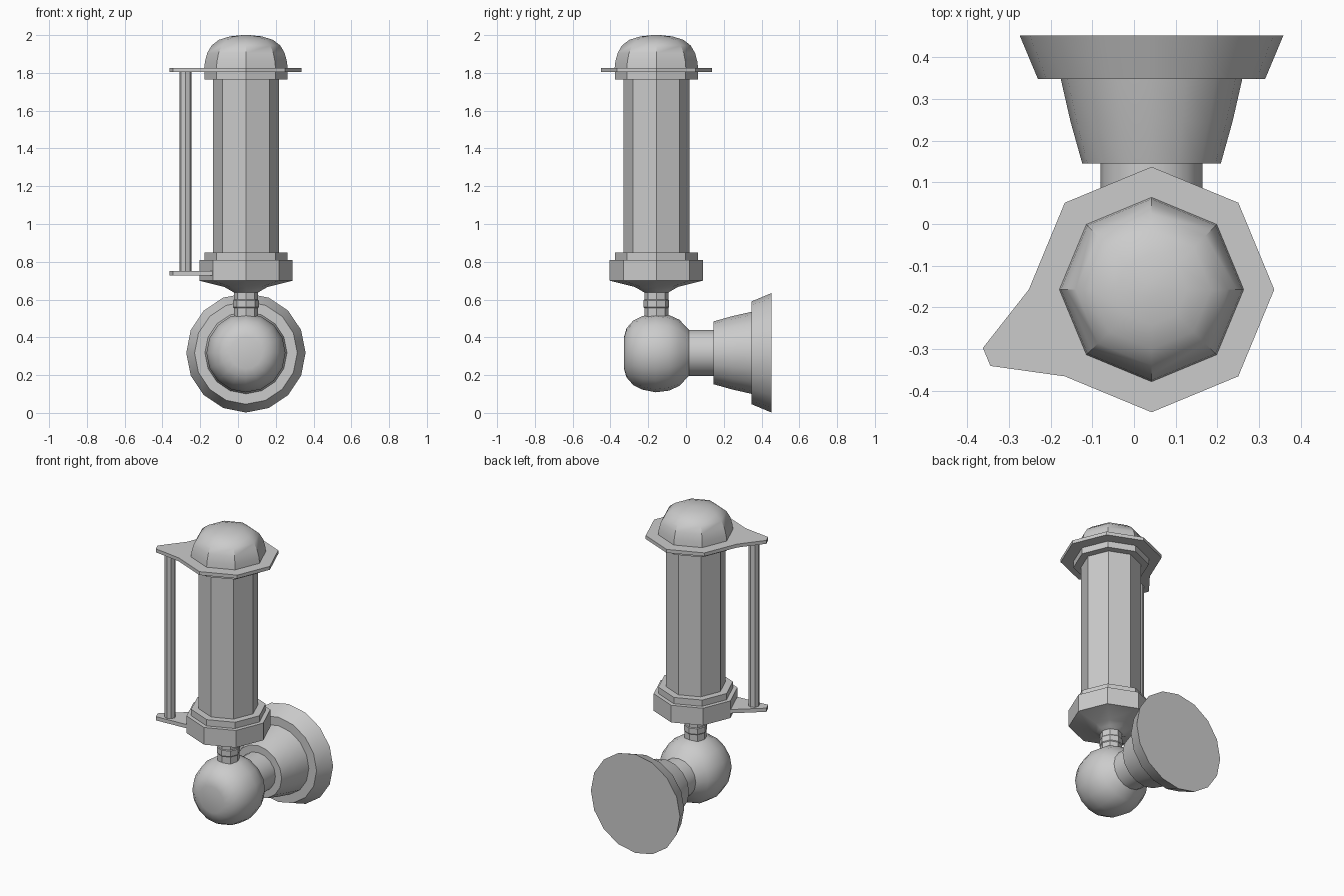
import bpy, bmesh
from math import sin, cos, pi, radians

if "Cube" in bpy.data.objects:
    bpy.data.objects.remove(bpy.data.objects["Cube"])

CX, CY, BZ = 0.042, -0.157, 0.318   # column axis and mount axis height


def finish(name, bm):
    bmesh.ops.remove_doubles(bm, verts=bm.verts, dist=1e-5)
    bmesh.ops.recalc_face_normals(bm, faces=bm.faces)
    me = bpy.data.meshes.new(name)
    bm.to_mesh(me)
    bm.free()
    ob = bpy.data.objects.new(name, me)
    bpy.context.collection.objects.link(ob)
    bpy.ops.object.select_all(action='DESELECT')
    ob.select_set(True)
    bpy.context.view_layer.objects.active = ob
    bpy.ops.object.shade_smooth_by_angle(angle=radians(32))
    return ob


def lathe(name, profile, sides, place):
    """Revolve (radius, distance) points; place maps (u, v, distance) to xyz."""
    bm = bmesh.new()
    rings = [[bm.verts.new(place(r * cos(2 * pi * i / sides), r * sin(2 * pi * i / sides), h))
              for i in range(sides)] for r, h in profile if r > 0]
    for a, b in zip(rings, rings[1:]):
        for i in range(sides):
            j = (i + 1) % sides
            bm.faces.new((a[i], a[j], b[j], b[i]))
    bm.faces.new(rings[0])
    bm.faces.new(rings[-1])
    return finish(name, bm)


def upright(name, profile, x=CX, y=CY):
    return lathe(name, profile, 8, lambda u, v, h: (x + u, y + v, h))


def along_y(name, profile):
    return lathe(name, profile, 16, lambda u, v, h: (CX + u, h, BZ + v))


def plate(name, outline, z0, z1):
    bm = bmesh.new()
    f = bm.faces.new([bm.verts.new((x, y, z0)) for x, y in outline])
    ext = bmesh.ops.extrude_face_region(bm, geom=[f], use_keep_orig=True)
    for v in ext['geom']:
        if isinstance(v, bmesh.types.BMVert):
            v.co.z = z1
    return finish(name, bm)


def octagon(r):
    return [(CX + r * cos(i * pi / 4), CY + r * sin(i * pi / 4)) for i in range(8)]


# Octagonal lamp body
upright("dome_cap", [(0.221, 1.825), (0.217, 1.86), (0.205, 1.905), (0.182, 1.945),
                     (0.143, 1.975), (0.085, 1.993), (0.02, 2.0)])
upright("upper_collar", [(0.22, 1.765), (0.22, 1.806)])
upright("column", [(0.175, 0.84), (0.175, 1.77)])
upright("lower_collar", [(0.22, 0.805), (0.22, 0.85)])
upright("lamp_base", [(0.06, 0.635), (0.085, 0.65), (0.115, 0.667), (0.247, 0.70), (0.247, 0.81)])
upright("neck", [(0.064, 0.49), (0.064, 0.555), (0.068, 0.56), (0.068, 0.595),
                 (0.064, 0.60), (0.064, 0.65)])

# Top plate with a side tab, and the matching lower tab
tip = [(-0.362, -0.297), (-0.344, -0.34)]
top = octagon(0.294)
plate("top_plate", top[:5] + tip + top[5:], 1.805, 1.827)
low = octagon(0.24)
plate("lower_tab", [low[4]] + tip + [low[5]], 0.728, 0.752)

# Side rod between the tabs
upright("side_rod", [(0.033, 0.75), (0.033, 1.807)], -0.278, -0.29)

# Ball joint and wall mount, turned about the y axis
along_y("ball_joint", [(0.085, -0.328), (0.13, -0.315), (0.17, -0.28), (0.195, -0.23),
                       (0.209, -0.16), (0.2, -0.09), (0.175, -0.035), (0.122, 0.015)])
along_y("mount_stem", [(0.122, 0.0), (0.122, 0.15)])
along_y("mount_cone", [(0.166, 0.145), (0.194, 0.245), (0.218, 0.35)])
along_y("wall_flange", [(0.272, 0.347), (0.316, 0.452)])
